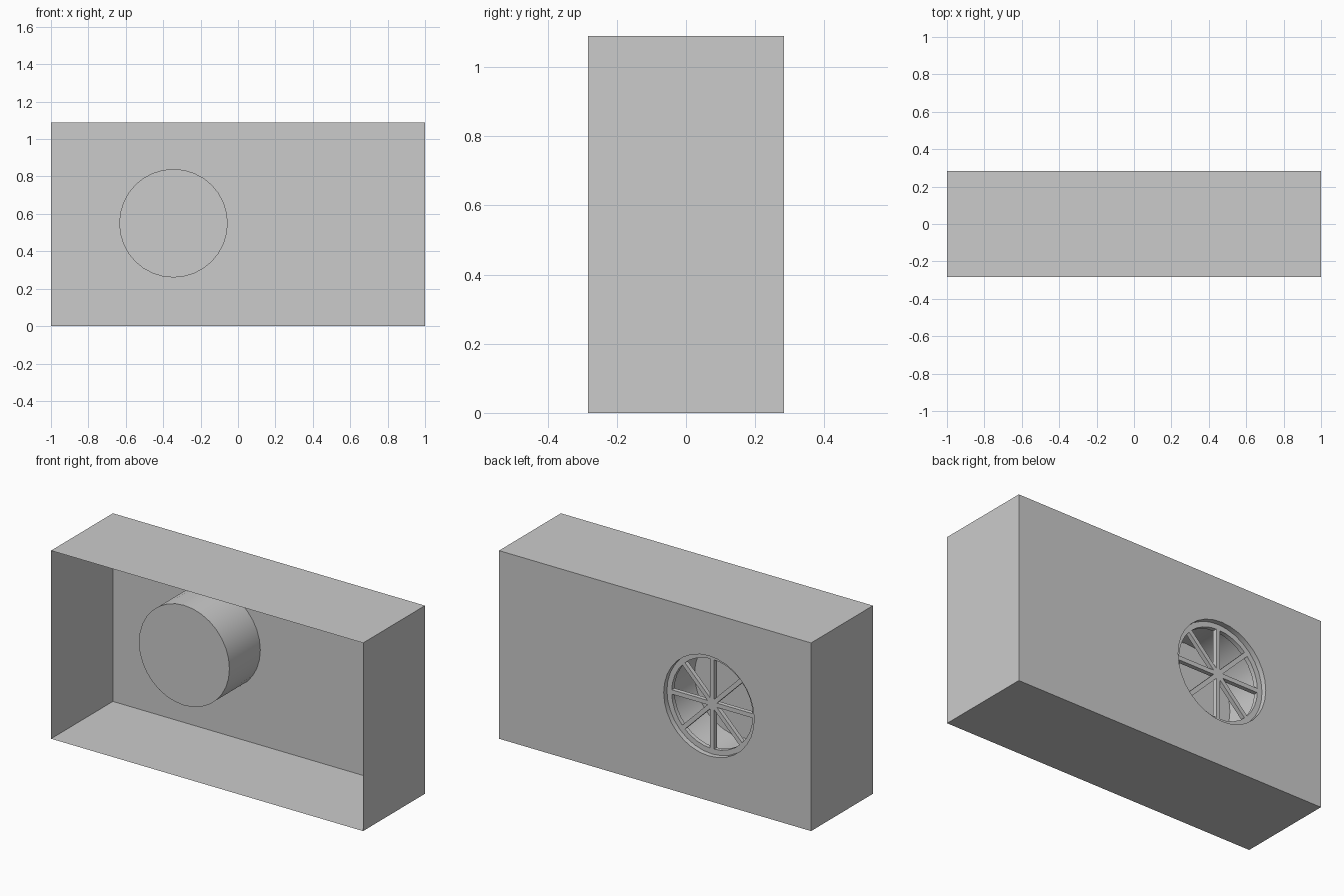
import bpy, bmesh, math

if "Cube" in bpy.data.objects:
    bpy.data.objects.remove(bpy.data.objects["Cube"])

W, D, H = 1.0, 0.283, 1.09        # half width, half depth, height
CX, CZ, R, N = -0.345, 0.55, 0.29, 32   # fan opening centre, radius, sides
CAP_Y = 0.0                       # front of the fan drum
G0, G1 = D - 0.03, D - 0.055      # outer and inner faces of the grille


def finish(name, bm, smooth=False):
    bmesh.ops.recalc_face_normals(bm, faces=bm.faces)
    mesh = bpy.data.meshes.new(name)
    bm.to_mesh(mesh)
    bm.free()
    ob = bpy.data.objects.new(name, mesh)
    bpy.context.collection.objects.link(ob)
    if smooth:
        bpy.context.view_layer.objects.active = ob
        ob.select_set(True)
        bpy.ops.object.shade_smooth_by_angle(angle=math.radians(30))
        ob.select_set(False)
    return ob


def ring(bm, r, y):
    return [bm.verts.new((CX + r * math.cos(2 * math.pi * i / N), y,
                          CZ + r * math.sin(2 * math.pi * i / N))) for i in range(N)]


def bridge(bm, a, b):
    n = len(a)
    for i in range(n):
        bm.faces.new((a[i], a[(i + 1) % n], b[(i + 1) % n], b[i]))


# Thin casing: four walls, open front, back panel with a round opening
bm = bmesh.new()
corners = [(-W, 0), (W, 0), (W, H), (-W, H)]
front = [bm.verts.new((x, -D, z)) for x, z in corners]
back = [bm.verts.new((x, D, z)) for x, z in corners]
bridge(bm, front, back)
hole = ring(bm, R, D)
edges = [bm.edges.get((back[i], back[(i + 1) % 4])) for i in range(4)]
edges += [bm.edges.new((hole[i], hole[(i + 1) % N])) for i in range(N)]
bmesh.ops.triangle_fill(bm, edges=edges, use_beauty=True, normal=(0, 1, 0))
finish("casing", bm)

# Fan drum: closed at the front, open through the back panel
bm = bmesh.new()
mouth, cap = ring(bm, R, D), ring(bm, R, CAP_Y)
bridge(bm, mouth, cap)
bm.faces.new(cap)
finish("fan_drum", bm, True)

# Grille rim, recessed in the opening
bm = bmesh.new()
loops = [ring(bm, r, y) for r, y in ((R, G0), (R - 0.03, G0), (R - 0.03, G1), (R, G1))]
for i in range(4):
    bridge(bm, loops[i], loops[(i + 1) % 4])
finish("grille_rim", bm, True)

# Four full-width bars make the eight spokes
for k in range(4):
    bm = bmesh.new()
    bmesh.ops.create_cube(bm, size=1)
    bmesh.ops.scale(bm, vec=(2 * R - 0.04, G0 - G1, 0.025), verts=bm.verts)
    bar = finish(f"grille_bar_{k + 1}", bm)
    bar.location = (CX, (G0 + G1) / 2, CZ)
    bar.rotation_euler.y = k * math.pi / 4
